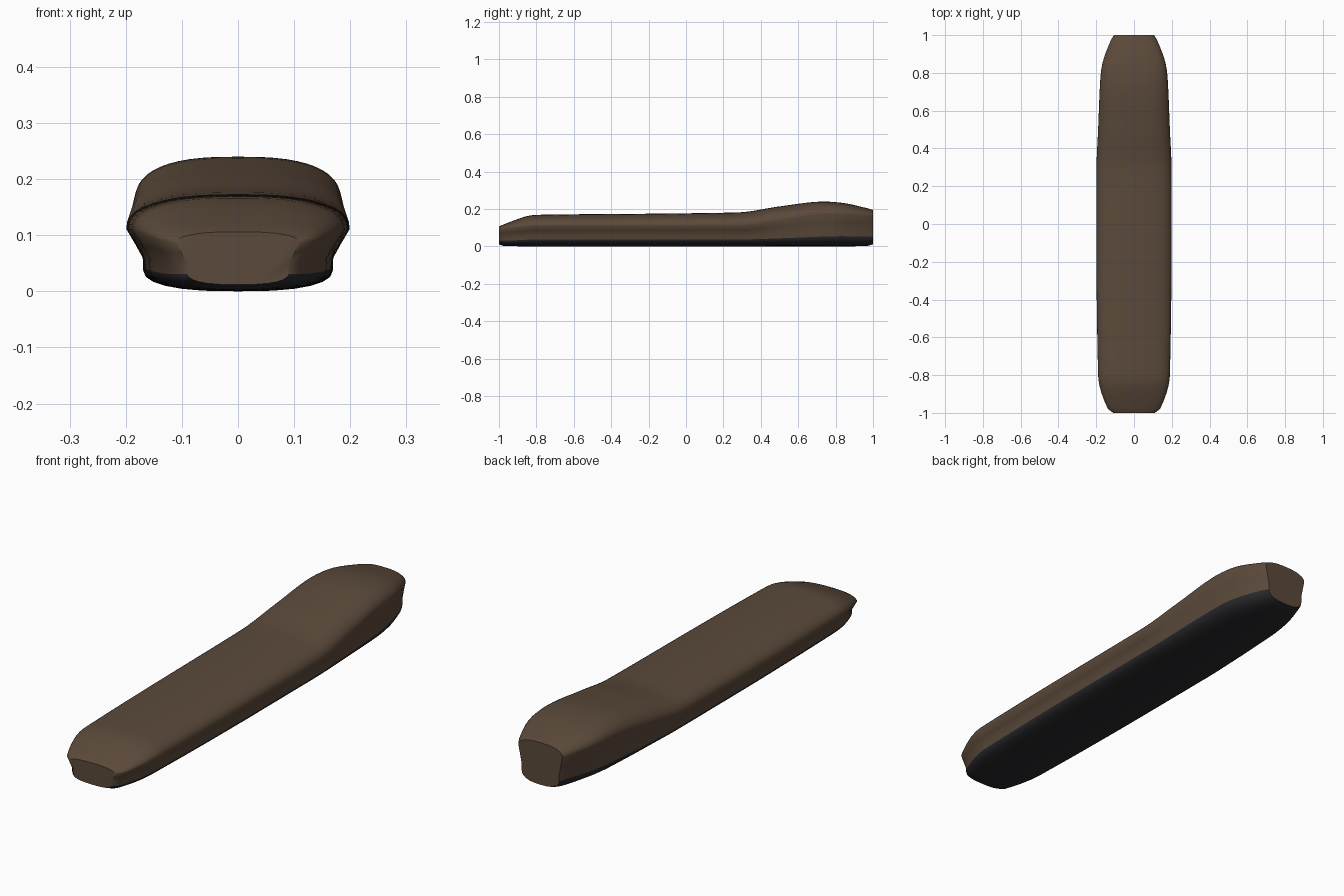
import bpy, bmesh, math

if "Cube" in bpy.data.objects:
    bpy.data.objects.remove(bpy.data.objects["Cube"])

# Stations along the length:
# y, half width, height of widest line, waist half width, waist height, top, bottom
KEYS = [
    (-1.00, .110, .086, .090, .050, .106, .012),
    (-0.975, .140, .092, .115, .050, .118, .003),
    (-0.80, .190, .110, .158, .060, .169, 0),
    (-0.10, .199, .111, .169, .060, .176, 0),
    (0.28, .199, .112, .169, .060, .182, 0),
    (0.50, .190, .138, .167, .070, .214, 0),
    (0.74, .180, .172, .160, .085, .240, 0),
    (0.82, .173, .174, .150, .088, .235, 0),
    (0.97, .124, .163, .104, .086, .204, .003),
    (1.00, .106, .158, .090, .082, .195, .012),
]


def slope(i, c):
    if i in (0, len(KEYS) - 1):
        a, b = (KEYS[0], KEYS[1]) if i == 0 else (KEYS[-2], KEYS[-1])
        return (b[c] - a[c]) / (b[0] - a[0])
    a, k, b = KEYS[i - 1:i + 2]
    s0, s1 = (k[c] - a[c]) / (k[0] - a[0]), (b[c] - k[c]) / (b[0] - k[0])
    return 0 if s0 * s1 <= 0 else 2 * s0 * s1 / (s0 + s1)


def station(i, t):
    """Smooth monotone blend between two stations."""
    p, q = KEYS[i], KEYS[i + 1]
    d = q[0] - p[0]
    out = [p[0] + d * t]
    for c in range(1, 7):
        out.append((2*t**3 - 3*t*t + 1) * p[c] + (t**3 - 2*t*t + t) * d * slope(i, c)
                   + (3*t*t - 2*t**3) * q[c] + (t**3 - t*t) * d * slope(i + 1, c))
    return out


SOLE = 6     # steps in the rounded sole edge
CROWN = 12   # steps in the domed top


def half_section(s):
    y, w, m, b, wz, top, z0 = s
    lip = .62 * wz
    pts = []
    for k in range(SOLE + 1):            # rounded sole
        a = math.pi / 2 * k / SOLE
        pts.append((b * math.sin(a) ** .75, z0 + (lip - z0) * (1 - math.cos(a) ** .9)))
    pts.append((b * 1.005, wz))          # waist
    pts.append(((b + w) / 2, (wz + m) / 2))
    for k in range(CROWN + 1):           # domed top
        a = math.pi / 2 * k / CROWN
        pts.append((w * max(math.cos(a), 0) ** .75, m + (top - m) * math.sin(a) ** .9))
    pts[-1] = (0, top)
    return pts


def material(name, rgb):
    mat = bpy.data.materials.new(name)
    mat.diffuse_color = (*rgb, 1)
    mat.use_nodes = True
    mat.node_tree.nodes["Principled BSDF"].inputs["Base Color"].default_value = mat.diffuse_color
    return mat


# Loft the mirrored sections from end to end
stations = []
for i in range(len(KEYS) - 1):
    n = max(2, round((KEYS[i + 1][0] - KEYS[i][0]) / .03))
    stations += [station(i, k / n) for k in range(n)]
stations.append(KEYS[-1])

bm = bmesh.new()
rings = []
for s in stations:
    half = half_section(s)
    full = half + [(-x, z) for x, z in half[-2:0:-1]]
    rings.append([bm.verts.new((x, s[0], z)) for x, z in full])

count = len(rings[0])
for r0, r1 in zip(rings, rings[1:]):
    for j in range(count):
        k = (j + 1) % count
        f = bm.faces.new((r0[j], r0[k], r1[k], r1[j]))
        f.material_index = 1 if j < SOLE or j >= count - SOLE else 0
bm.faces.new(rings[0])
bm.faces.new(rings[-1][::-1])
bmesh.ops.recalc_face_normals(bm, faces=bm.faces)

mesh = bpy.data.meshes.new("handle_body")
bm.to_mesh(mesh)
bm.free()
body = bpy.data.objects.new("handle_body", mesh)
bpy.context.collection.objects.link(body)
mesh.materials.append(material("brown_cover", (.105, .068, .043)))
mesh.materials.append(material("dark_sole", (.022, .022, .026)))

bpy.context.view_layer.objects.active = body
body.select_set(True)
bpy.ops.object.shade_smooth_by_angle(angle=math.radians(42))
